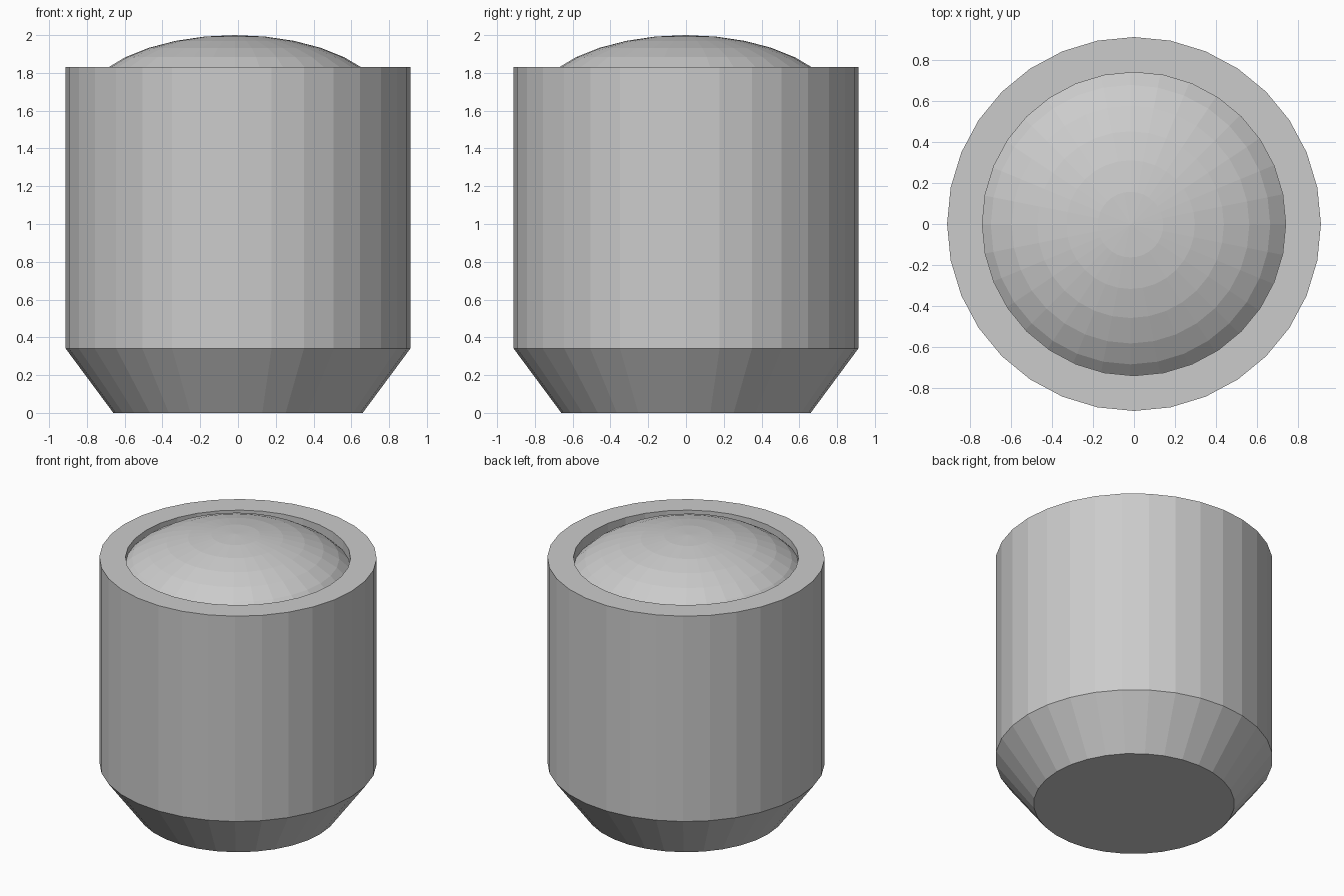
import bpy, bmesh
from math import sin, cos, pi

if "Cube" in bpy.data.objects:
    bpy.data.objects.remove(bpy.data.objects["Cube"])

SIDES = 32


def lathe(name, profile, location=(0, 0, 0)):
    """Revolve (radius, z) points around z; radius 0 closes to a single point."""
    bm = bmesh.new()
    rings = []
    for r, z in profile:
        n = SIDES if r > 0 else 1
        rings.append([bm.verts.new((r * cos(2 * pi * i / SIDES),
                                    r * sin(2 * pi * i / SIDES), z)) for i in range(n)])
    for a, b in zip(rings, rings[1:]):
        for i in range(SIDES):
            j = (i + 1) % SIDES
            quad = [a[i % len(a)], a[j % len(a)], b[j % len(b)], b[i % len(b)]]
            bm.faces.new(list(dict.fromkeys(quad)))
    # flat caps on open ends
    for ring in (rings[0], rings[-1]):
        if len(ring) > 1:
            bm.faces.new(ring)
    bmesh.ops.recalc_face_normals(bm, faces=bm.faces)
    mesh = bpy.data.meshes.new(name)
    bm.to_mesh(mesh)
    bm.free()
    obj = bpy.data.objects.new(name, mesh)
    obj.location = location
    bpy.context.collection.objects.link(obj)
    return obj


# Cup body: tapered foot, straight wall, flat rim, recess with a floor
lathe("body", [(0.66, 0), (0.912, 0.34), (0.912, 1.83), (0.74, 1.83), (0.74, 1.6)])

# Flattened dome sitting in the recess, its edge sunk into the wall
DOME_R, DOME_H = 0.82, 0.40
steps = [k * pi / 16 for k in range(9)]
lathe("dome", [(DOME_R * sin(a), DOME_H * cos(a)) for a in steps], (-0.017, -0.003, 1.6))
